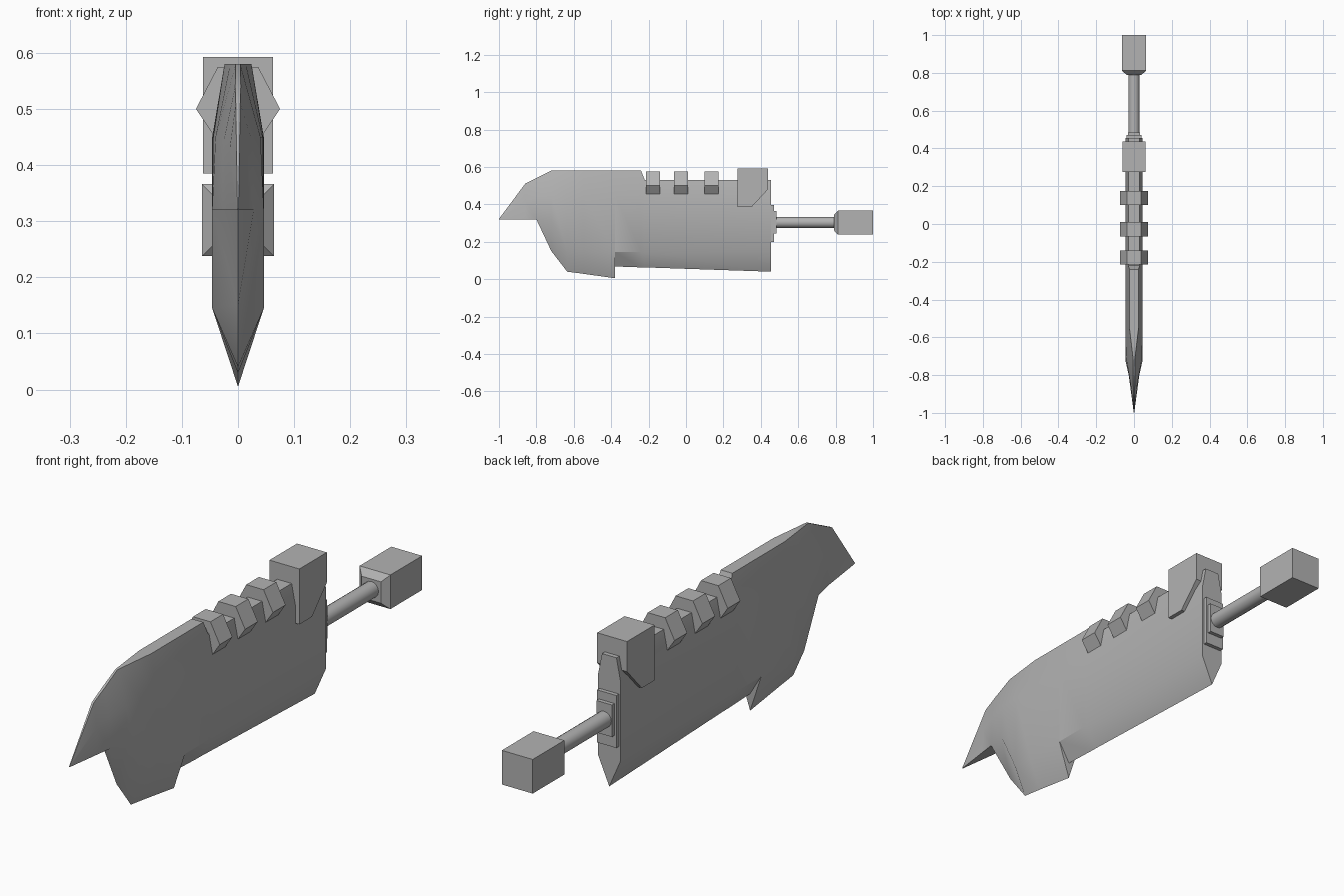
import bpy, bmesh, math

cube = bpy.data.objects.get("Cube")
if cube:
    bpy.data.objects.remove(cube, do_unlink=True)

GREY = (0.45, 0.45, 0.45, 1)
mat = bpy.data.materials.new("plain grey")
mat.use_nodes = True
mat.diffuse_color = GREY
bsdf = mat.node_tree.nodes["Principled BSDF"]
bsdf.inputs["Base Color"].default_value = GREY


def finish(name, bm, smooth=False):
    bmesh.ops.remove_doubles(bm, verts=bm.verts, dist=0.0002)
    bmesh.ops.recalc_face_normals(bm, faces=bm.faces)
    me = bpy.data.meshes.new(name)
    bm.to_mesh(me)
    bm.free()
    me.materials.append(mat)
    ob = bpy.data.objects.new(name, me)
    bpy.context.collection.objects.link(ob)
    if smooth:
        bpy.ops.object.select_all(action='DESELECT')
        ob.select_set(True)
        bpy.context.view_layer.objects.active = ob
        bpy.ops.object.shade_smooth_by_angle(angle=math.radians(30))
    return ob


def loft(name, rings, smooth=False):
    """Skin a list of equally long point rings and cap both ends."""
    bm = bmesh.new()
    vs = [[bm.verts.new(p) for p in r] for r in rings]
    n = len(rings[0])
    for a, b in zip(vs, vs[1:]):
        for i in range(n):
            j = (i + 1) % n
            bm.faces.new((a[i], a[j], b[j], b[i]))
    bm.faces.new(vs[0])
    bm.faces.new(vs[-1])
    return finish(name, bm, smooth)


def rect(y, w, z0, z1):
    return [(-w, y, z0), (w, y, z0), (w, y, z1), (-w, y, z1)]


def section(y, top, tw, zs, sw, zl, lw, bottom):
    """Symmetric ring: flat top, shoulder, lower side, keel point."""
    half = [(tw, top), (sw, zs), (lw, zl)]
    return ([(0, y, top)] + [(x, y, z) for x, z in half] + [(0, y, bottom)]
            + [(-x, y, z) for x, z in reversed(half)])


# Body: hooked beak, head with keel spike, long grip
W = 0.046
stations = [
    (-1.00, .322, .001, .321, .001, .320, .001, .320),
    (-0.86, .510, .004, .420, .016, .320, .020, .320),
    (-0.80, .540, .005, .440, .026, .320, .028, .320),
    (-0.72, .580, .004, .450, .040, .320, W, .150),
    (-0.635, .580, .014, .450, .044, .145, W, .040),
    (-0.55, .580, .024, .450, .045, .145, W, .029),
    (-0.38, .580, .024, .450, W, .145, W, .005),
    (-0.379, .580, .024, .450, W, .145, W, .068),
    (-0.24, .580, .024, .450, W, .145, W, .063),
    (-0.22, .530, .030, .450, W, .145, W, .063),
    (0.455, .530, .030, .450, W, .145, W, .040),
]
loft("body", [section(*s) for s in stations], smooth=True)

# Hexagonal ribs along the top
for i, y in enumerate((-0.215, -0.065, 0.10)):
    prof = [(.036, .575), (.075, .50), (.045, .455)]
    prof += [(-x, z) for x, z in reversed(prof)]
    loft(f"rib_{i + 1}", [[(x, yy, z) for x, z in prof] for yy in (y, y + .075)])

# Rear sight block with a slanted lower corner
side = [(.275, .593), (.438, .593), (.438, .48), (.35, .385), (.275, .385)]
loft("rear_block", [[(x, y, z) for y, z in side] for x in (-.062, .062)])

# Stepped plates on the back face
loft("back_plate", [rect(y, .040, .20, .397) for y in (.45, .470)])
loft("rod_collar", [rect(y, .032, .245, .365) for y in (.46, .485)])

# Plunger rod
bm = bmesh.new()
bmesh.ops.create_cone(bm, cap_ends=True, segments=16, radius1=.03, radius2=.03, depth=.34)
for v in bm.verts:
    x, y, z = v.co
    v.co = (x, z + .64, y + .303)
finish("rod", bm, smooth=True)

# Handle block with a tapered front
loft("handle", [rect(.79, .04, .262, .342), rect(.812, .064, .238, .366),
                rect(1.0, .064, .238, .366)])
